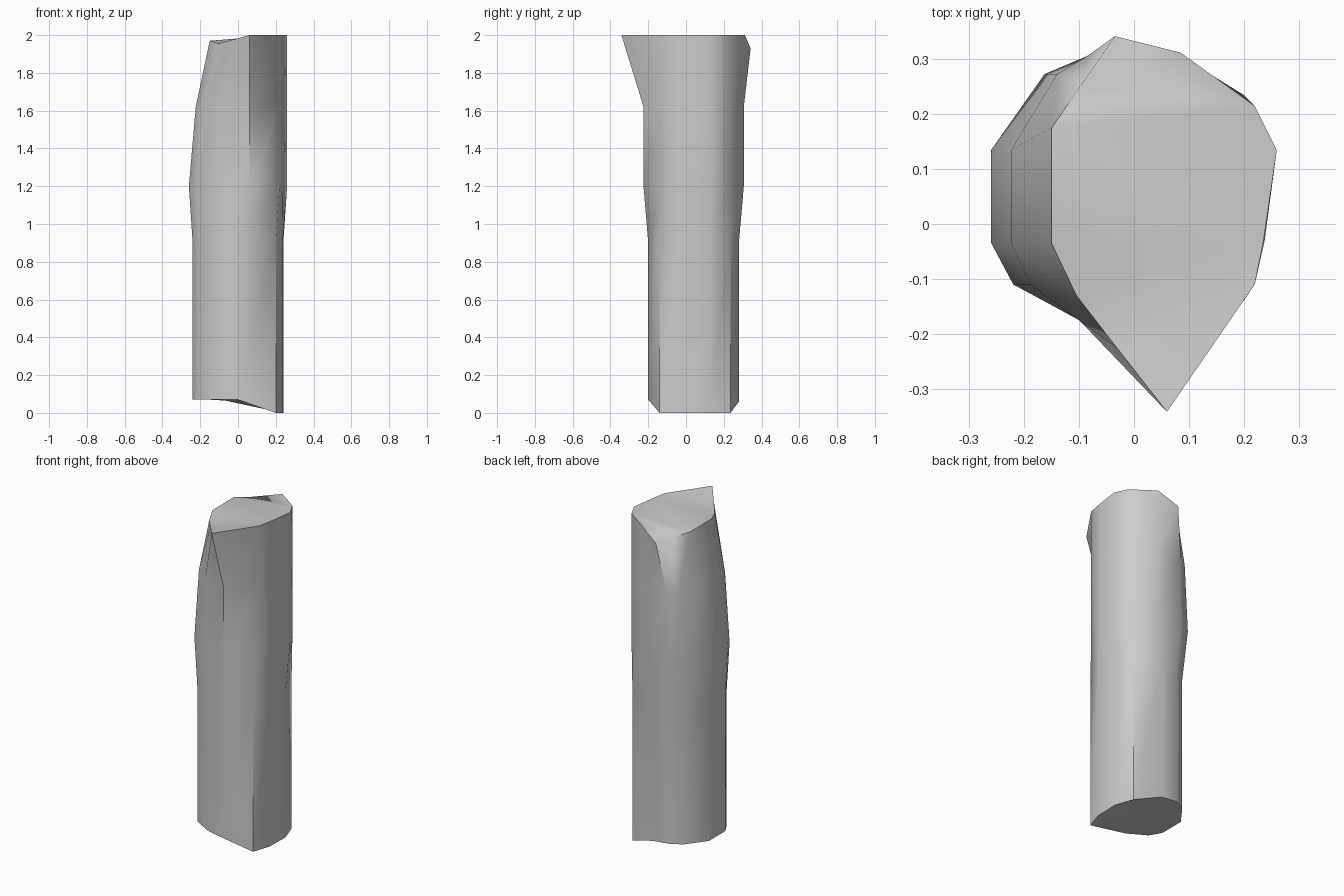
import bpy, bmesh

if "Cube" in bpy.data.objects:
    bpy.data.objects.remove(bpy.data.objects["Cube"])

# Cross-sections, counter-clockwise from the right side
shaft = [(.24, .12), (.2, .235), (.03, .28), (-.08, .278), (-.15, .24), (-.24, .12),
         (-.24, -.04), (-.2, -.11), (-.09, -.175), (0, -.2), (.2, -.14), (.236, -.03)]
bulge = [(.26, .135), (.22, .215), (.085, .306), (-.085, .306), (-.163, .273), (-.26, .135),
         (-.26, -.035), (-.22, -.11), (-.1, -.175), (.06, -.225), (.22, -.11), (.238, -.03)]
# Broken top rim with a pointed front lip
rim = [(.26, .135, 2), (.22, .215, 2), (.085, .312, 2), (-.035, .342, 1.93),
       (-.095, .255, 1.955), (-.15, .175, 1.97), (-.15, -.035, 1.97), (-.105, -.13, 1.955),
       (-.03, -.227, 1.975), (.06, -.342, 2), (.22, -.11, 2), (.236, -.03, 2)]


def base_z(x):
    return .07 * (1 - min(max(x / .2, 0), 1))


def shoulder(p):
    # left side leans inward above the bulge
    x, y = p
    return (x * .86 if x < -.1 else x, y, 1.62)


rings = [[(x, y, base_z(x)) for x, y in shaft],
         [(x, y, .9) for x, y in shaft],
         [(x, y, 1.2) for x, y in bulge],
         [shoulder(p) for p in bulge],
         rim]

# Skin the rings and cap both ends
bm = bmesh.new()
loops = [[bm.verts.new(c) for c in r] for r in rings]
n = len(shaft)
for a, b in zip(loops, loops[1:]):
    for i in range(n):
        j = (i + 1) % n
        bm.faces.new((a[i], a[j], b[j], b[i]))
caps = [bm.faces.new(loops[0][::-1]), bm.faces.new(loops[-1])]
bmesh.ops.triangulate(bm, faces=caps)
bmesh.ops.recalc_face_normals(bm, faces=bm.faces)

mesh = bpy.data.meshes.new("broken_column")
bm.to_mesh(mesh)
bm.free()
column = bpy.data.objects.new("broken_column", mesh)
bpy.context.collection.objects.link(column)
bpy.context.view_layer.objects.active = column
column.select_set(True)
bpy.ops.object.shade_smooth_by_angle(angle=.87)
